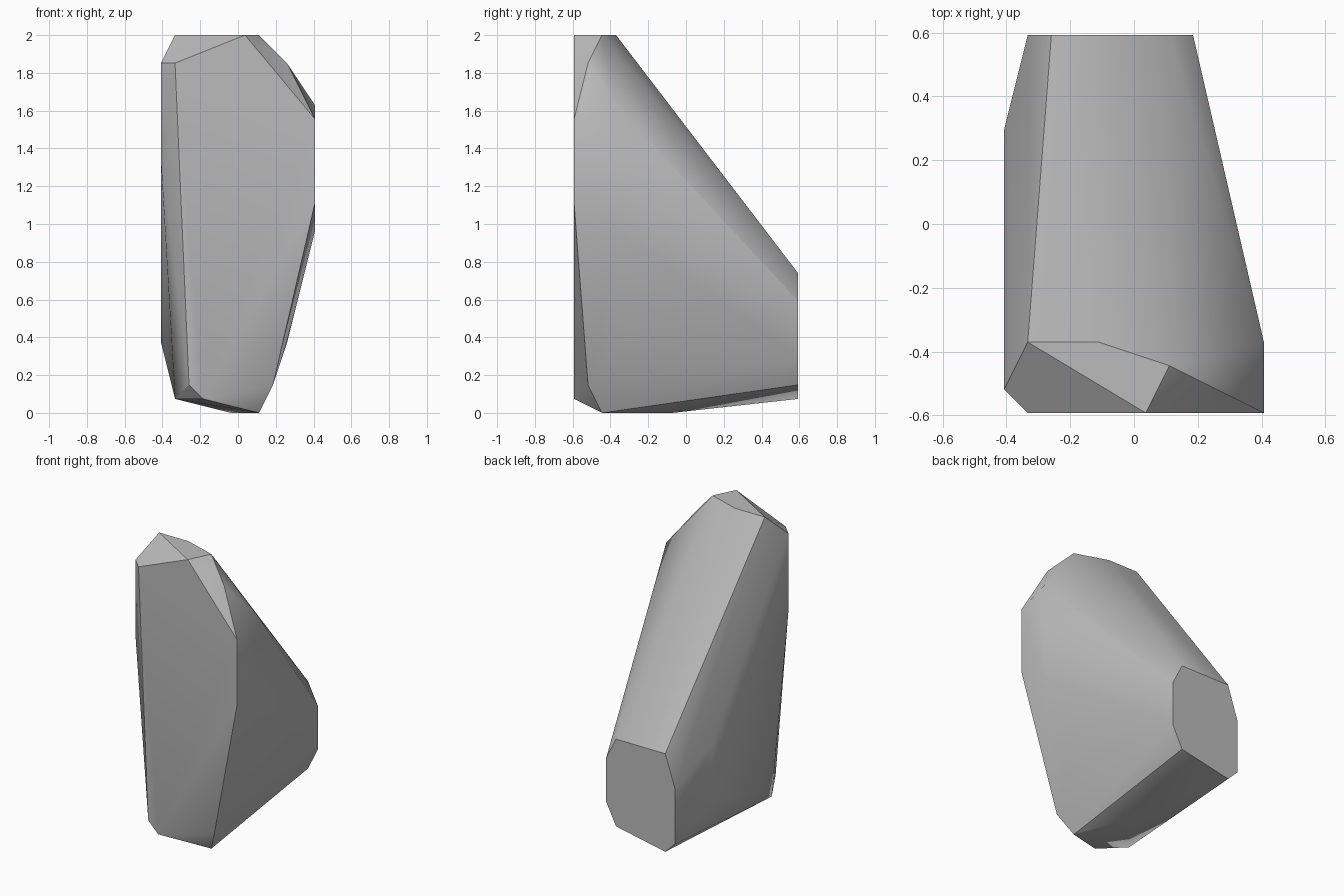
import bpy
import bmesh
import math

cube = bpy.data.objects.get("Cube")
if cube:
    bpy.data.objects.remove(cube, do_unlink=True)

# Corner points of the stone, on a grid 11 wide, 16 deep and 27 high
WIDTH, DEPTH, HEIGHT = 11, 16, 27
STEP = 2 / HEIGHT

back_face = [(x, DEPTH, z) for x, z in (
    (8, 8), (8, 4), (7, 10), (2, 10), (1, 7), (1, 2), (2, 1), (7, 2))]
top_face = [(x, y, HEIGHT) for x, y in ((1, 3), (4, 3), (7, 2), (6, 0))]
front_face = [(x, 0, z) for x, z in (
    (1, 25), (11, 21), (11, 15), (3, 1), (2, 2))]
left_flank = [(WIDTH, 3, 22), (WIDTH, 3, 13), (9, 1, 25), (9, 3, 5), (8, 1, 2)]
right_flank = [(0, y, z) for y, z in ((1, 25), (1, 18), (12, 5), (12, 10))]
underside = [(1, 2, 1), (5, 7, 0), (7, 2, 0)]


def place(point):
    x, y, z = point
    return ((x - WIDTH / 2) * STEP, (y - DEPTH / 2) * STEP, z * STEP)


def make_material(name, color):
    material = bpy.data.materials.new(name)
    material.use_nodes = True
    material.diffuse_color = color
    shader = next(n for n in material.node_tree.nodes if n.type == "BSDF_PRINCIPLED")
    shader.inputs["Base Color"].default_value = color
    return material


# Wrap the corners in a convex hull and merge its flat facets
bm = bmesh.new()
for point in back_face + top_face + front_face + left_flank + right_flank + underside:
    bm.verts.new(place(point))
bmesh.ops.convex_hull(bm, input=bm.verts[:])
loose = [v for v in bm.verts if not v.link_faces]
bmesh.ops.delete(bm, geom=loose, context="VERTS")
bmesh.ops.dissolve_limit(bm, angle_limit=math.radians(0.5),
                         verts=bm.verts[:], edges=bm.edges[:])
bmesh.ops.recalc_face_normals(bm, faces=bm.faces[:])

mesh = bpy.data.meshes.new("rock")
bm.to_mesh(mesh)
bm.free()
mesh.materials.append(make_material("stone grey", (0.5, 0.5, 0.5, 1)))

rock = bpy.data.objects.new("rock", mesh)
bpy.context.collection.objects.link(rock)

# Soft shading across shallow bends, crisp along the strong edges
bpy.ops.object.select_all(action="DESELECT")
rock.select_set(True)
bpy.context.view_layer.objects.active = rock
bpy.ops.object.shade_smooth_by_angle(angle=math.radians(30))
